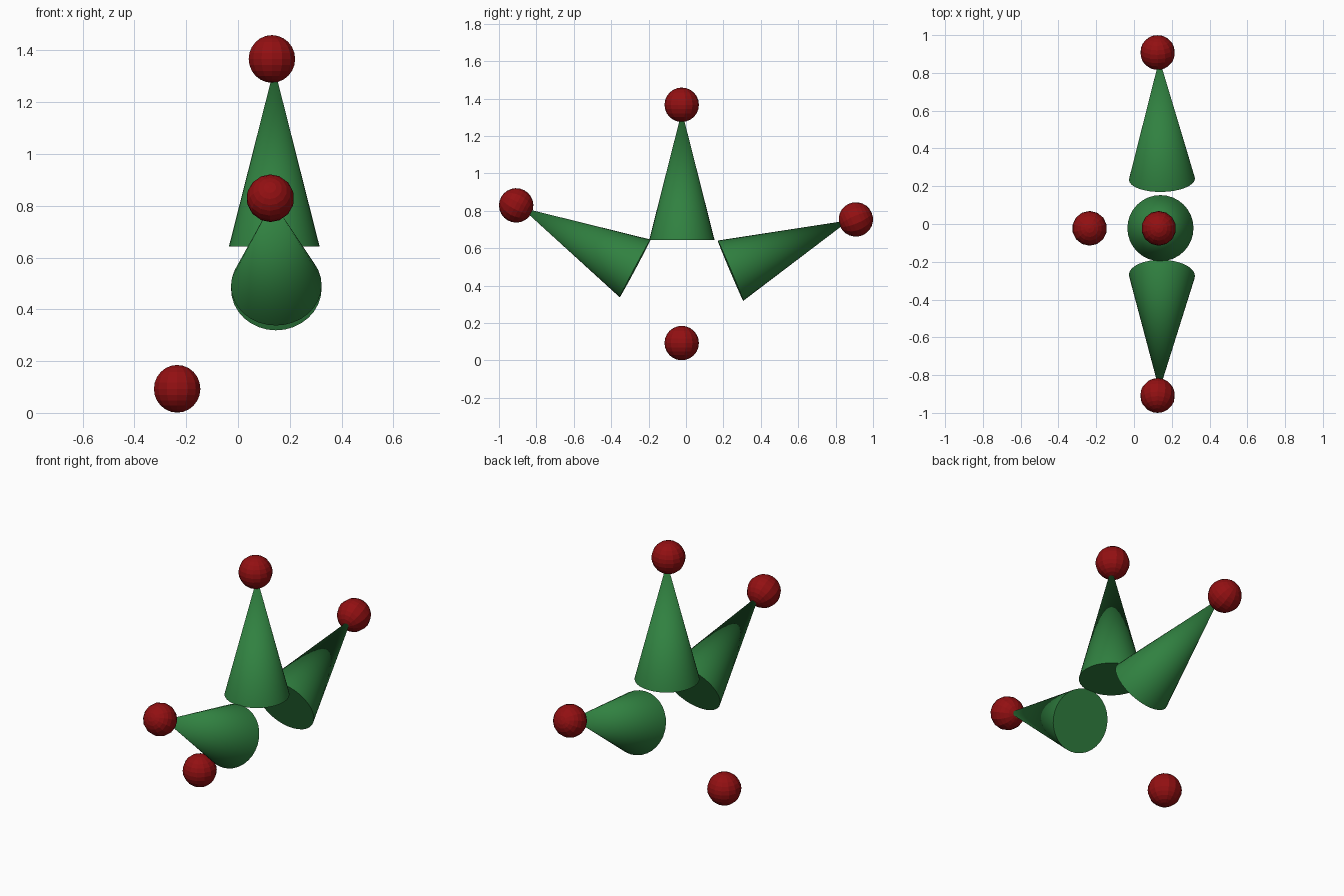
import bpy
import math
from mathutils import Vector

if "Cube" in bpy.data.objects:
    bpy.data.objects.remove(bpy.data.objects["Cube"])


def material(name, color):
    m = bpy.data.materials.new(name)
    m.diffuse_color = (*color, 1)
    m.use_nodes = True
    m.node_tree.nodes["Principled BSDF"].inputs["Base Color"].default_value = m.diffuse_color
    return m


GREEN = material("leaf green", (0.03, 0.22, 0.052))
RED = material("deep red", (0.29, 0.005, 0.006))


def cone(name, base, axis, radius=0.175, depth=0.69):
    """Cone with its base centre at base, pointing along axis."""
    axis = Vector(axis).normalized()
    bpy.ops.mesh.primitive_cone_add(
        vertices=32, radius1=radius, radius2=0, depth=depth,
        location=Vector(base) + axis * depth / 2,
        rotation=axis.to_track_quat('Z', 'Y').to_euler())
    ob = bpy.context.object
    ob.name = name
    ob.data.materials.append(GREEN)
    bpy.ops.object.shade_smooth_by_angle(angle=math.radians(40))


def ball(name, centre, axis=(0, 0, 1), radius=0.092):
    """Faceted ball with its poles along axis."""
    bpy.ops.mesh.primitive_uv_sphere_add(
        segments=14, ring_count=12, radius=radius, location=centre,
        rotation=Vector(axis).to_track_quat('Z', 'Y').to_euler())
    ob = bpy.context.object
    ob.name = name
    ob.data.materials.append(RED)


# Three cones, each with a ball on its tip
parts = [
    ("top", (0.14, -0.022, 0.643), (0, 0, 1), (0.131, -0.023, 1.367)),
    ("front", (0.148, -0.272, 0.492), (-0.02, -0.88, 0.47), (0.125, -0.908, 0.829)),
    ("back", (0.148, 0.238, 0.48), (-0.02, 0.92, 0.39), (0.125, 0.908, 0.754)),
]
for name, base, axis, tip in parts:
    cone(name + "_cone", base, axis)
    ball(name + "_ball", tip, axis)

# Loose ball on the ground
ball("ground_ball", (-0.235, -0.023, 0.093))
